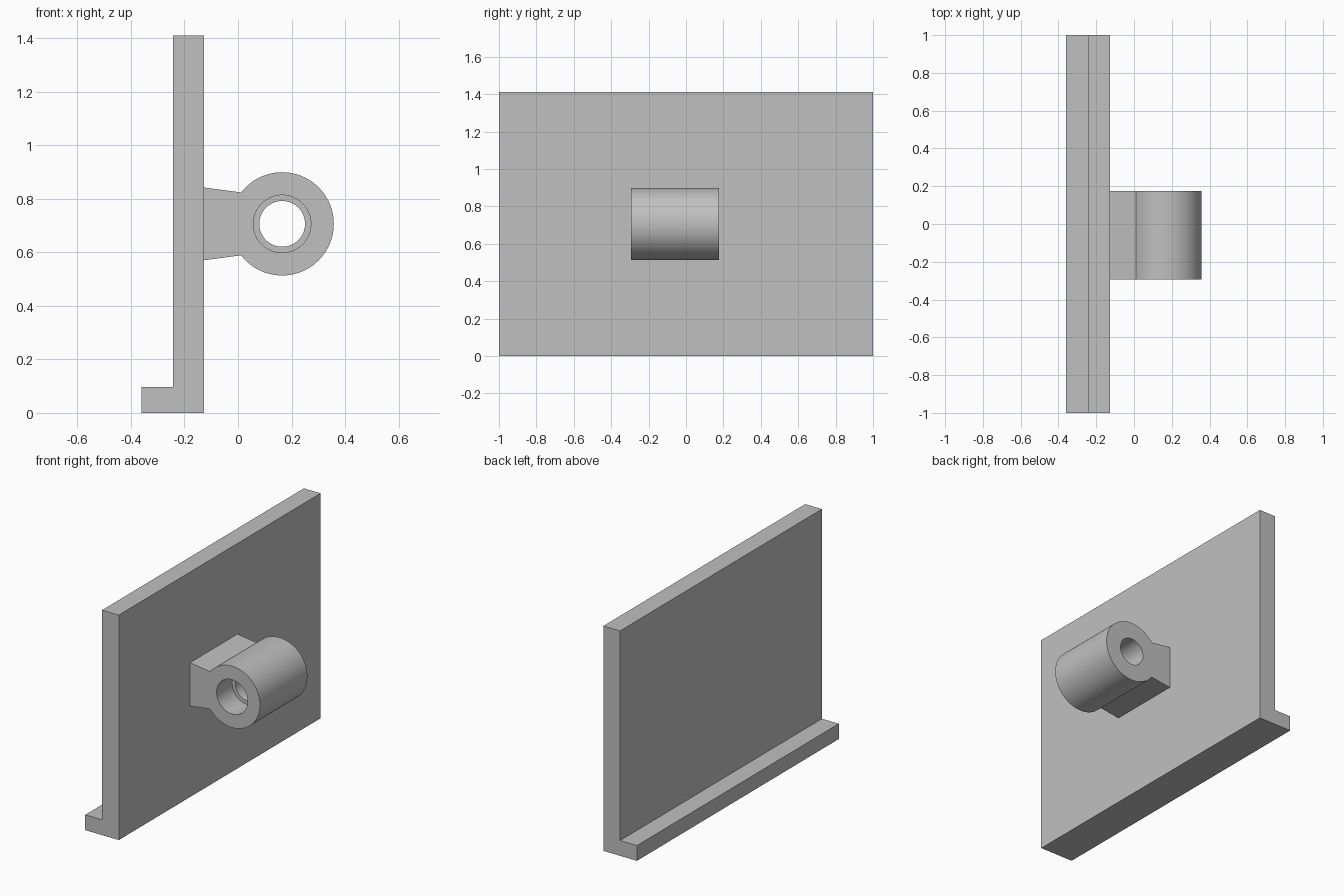
import bpy
import bmesh
import math

cube = bpy.data.objects.get("Cube")
if cube:
    bpy.data.objects.remove(cube, do_unlink=True)

grey = bpy.data.materials.new("plain_grey")
grey.use_nodes = True
colour = (0.53, 0.53, 0.53, 1)
grey.diffuse_color = colour
grey.node_tree.nodes["Principled BSDF"].inputs["Base Color"].default_value = colour

# Barrel axis, radii and extent along y
CX, CZ = 0.165, 0.7065
OUTER, WIDE_BORE, NARROW_BORE = 0.193, 0.1075, 0.0855
FRONT, BACK, STEP = -0.294, 0.176, -0.14
SEGMENTS = 96


def on_circle(radius, index):
    angle = 2 * math.pi * index / SEGMENTS
    return CX + radius * math.cos(angle), CZ + radius * math.sin(angle)


def finish(bm, name):
    bmesh.ops.recalc_face_normals(bm, faces=bm.faces)
    mesh = bpy.data.meshes.new(name)
    bm.to_mesh(mesh)
    bm.free()
    mesh.materials.append(grey)
    obj = bpy.data.objects.new(name, mesh)
    bpy.context.collection.objects.link(obj)
    return obj


def prism(name, outline, y0, y1):
    """Extrude an x-z outline along y."""
    bm = bmesh.new()
    face = bm.faces.new([bm.verts.new((x, y0, z)) for x, z in outline])
    moved = bmesh.ops.extrude_face_region(bm, geom=[face])["geom"]
    verts = [v for v in moved if isinstance(v, bmesh.types.BMVert)]
    bmesh.ops.translate(bm, verts=verts, vec=(0, y1 - y0, 0))
    return finish(bm, name)


# Upright plate with a foot along its lower edge
prism("plate_with_foot", [
    (-0.36, 0), (-0.127, 0), (-0.127, 1.411),
    (-0.243, 1.411), (-0.243, 0.096), (-0.36, 0.096)], -1, 1)

# Tapered neck whose end follows the barrel wall
half = SEGMENTS // 2
arc = [on_circle(OUTER, i) for i in range(half - 10, half + 11)]
prism("neck", [(-0.127, CZ - 0.136), (-0.127, CZ + 0.136)] + arc, FRONT, BACK)

# Barrel with a stepped bore, wider at the front
section = [(OUTER, FRONT), (OUTER, BACK), (NARROW_BORE, BACK),
           (NARROW_BORE, STEP), (WIDE_BORE, STEP), (WIDE_BORE, FRONT)]
bm = bmesh.new()
rings = []
for radius, y in section:
    points = [on_circle(radius, i) for i in range(SEGMENTS)]
    rings.append([bm.verts.new((x, y, z)) for x, z in points])
for ring, following in zip(rings, rings[1:] + rings[:1]):
    for i in range(SEGMENTS):
        j = (i + 1) % SEGMENTS
        bm.faces.new((ring[i], ring[j], following[j], following[i]))
barrel = finish(bm, "barrel")

bpy.ops.object.select_all(action="DESELECT")
barrel.select_set(True)
bpy.context.view_layer.objects.active = barrel
bpy.ops.object.shade_smooth_by_angle(angle=math.radians(30))
